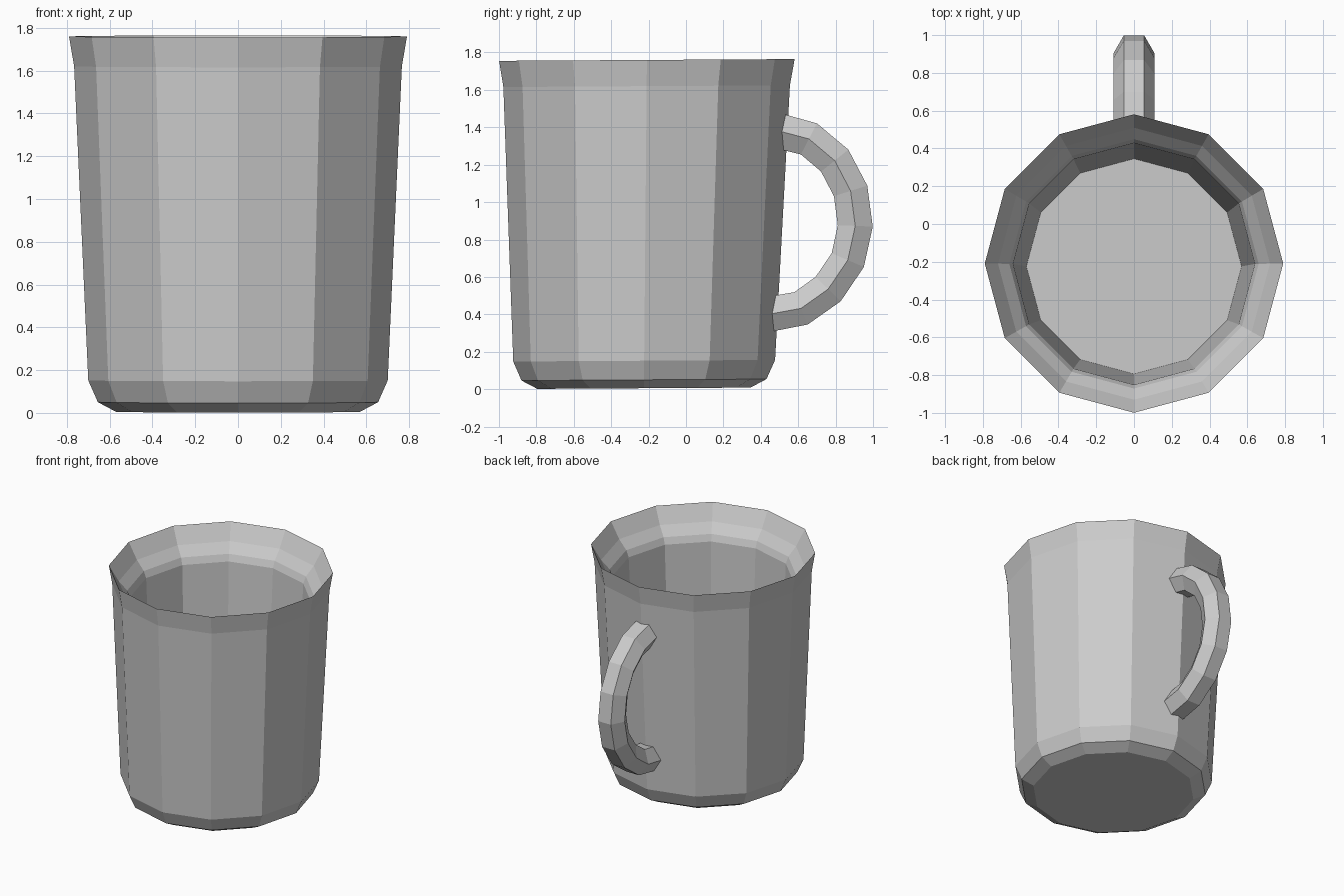
import bpy, bmesh
from math import sin, cos, pi
from mathutils import Vector

cube = bpy.data.objects.get("Cube")
if cube:
    bpy.data.objects.remove(cube, do_unlink=True)

grey = bpy.data.materials.new("plain_grey")
grey.use_nodes = True
GREY = (0.6, 0.6, 0.6, 1)
grey.diffuse_color = GREY
grey.node_tree.nodes["Principled BSDF"].inputs["Base Color"].default_value = GREY


def skin_rings(name, rings):
    """Join rings of points into a flat-shaded tube with capped ends."""
    bm = bmesh.new()
    loops = [[bm.verts.new(p) for p in ring] for ring in rings]
    n = len(rings[0])
    for a, b in zip(loops, loops[1:]):
        for i in range(n):
            j = (i + 1) % n
            bm.faces.new((a[i], a[j], b[j], b[i]))
    bm.faces.new(loops[0])
    bm.faces.new(loops[-1])
    bmesh.ops.recalc_face_normals(bm, faces=bm.faces)
    mesh = bpy.data.meshes.new(name)
    bm.to_mesh(mesh)
    bm.free()
    mesh.materials.append(grey)
    obj = bpy.data.objects.new(name, mesh)
    bpy.context.collection.objects.link(obj)
    return obj


# Cup: twelve-sided wall, outside from base to rim, then inside down to floor
SIDES = 12
profile = [(0.57, 0.005), (0.655, 0.05), (0.70, 0.152), (0.766, 1.62),
           (0.79, 1.76), (0.72, 1.64), (0.66, 1.57), (0.64, 1.52), (0.57, 0.1)]


def cup_ring(r, z):
    centre = -0.225 + 0.009 * z      # the cup leans very slightly
    angles = [2 * pi * i / SIDES for i in range(SIDES)]
    return [(r * cos(a), centre + r * sin(a), z + 0.006 * r * sin(a))
            for a in angles]


skin_rings("cup", [cup_ring(r, z) for r, z in profile])

# Handle: six-sided tube swept along a bow behind the cup
path = [Vector((0, y, z)) for y, z in [
    (0.48, 1.385), (0.657, 1.338), (0.795, 1.222), (0.88, 1.06),
    (0.905, 0.873), (0.865, 0.69), (0.76, 0.535), (0.615, 0.432),
    (0.43, 0.398)]]
TUBE = 0.108
side = Vector((1, 0, 0))
rings = []
for i, p in enumerate(path):
    along = (path[min(i + 1, len(path) - 1)] - path[max(i - 1, 0)]).normalized()
    out = side.cross(along)
    rings.append([p + TUBE * (side * cos(k * pi / 3) + out * sin(k * pi / 3))
                  for k in range(6)])
skin_rings("handle", rings)
